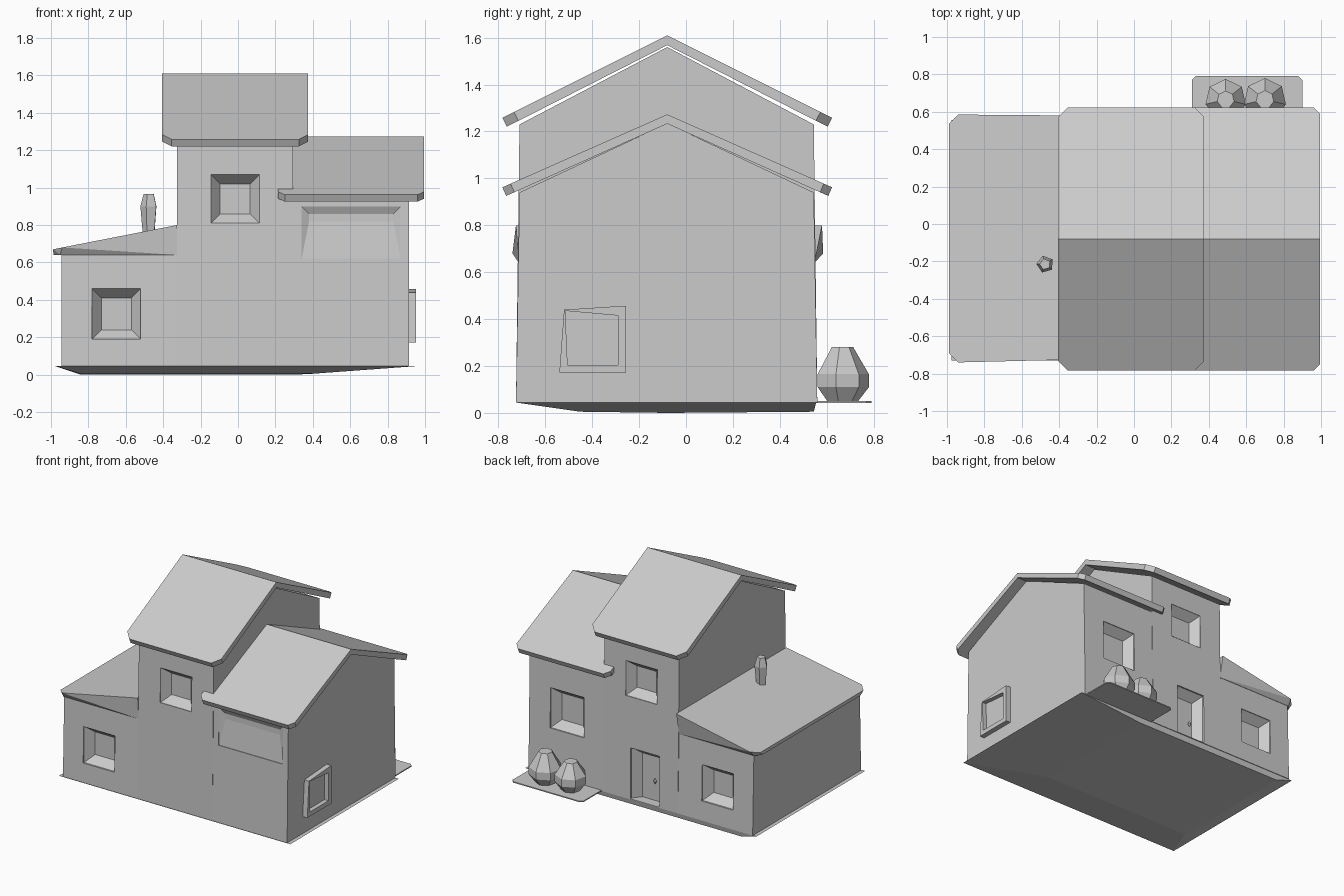
import bpy, bmesh, math

old = bpy.data.objects.get("Cube")
if old:
    bpy.data.objects.remove(old, do_unlink=True)

grey = bpy.data.materials.new("plain_grey")
grey.use_nodes = True
COLOUR = (0.6, 0.6, 0.6, 1)
grey.diffuse_color = COLOUR
grey.node_tree.nodes["Principled BSDF"].inputs["Base Color"].default_value = COLOUR

RIDGE_Y = -0.08
FRONT, BACK = -0.71, 0.545


def finish(name, bm):
    bmesh.ops.recalc_face_normals(bm, faces=bm.faces[:])
    mesh = bpy.data.meshes.new(name)
    bm.to_mesh(mesh)
    bm.free()
    mesh.materials.append(grey)
    obj = bpy.data.objects.new(name, mesh)
    bpy.context.collection.objects.link(obj)
    return obj


def hull(name, points):
    """Convex solid around a few points, with flat areas merged."""
    bm = bmesh.new()
    for p in points:
        bm.verts.new(p)
    res = bmesh.ops.convex_hull(bm, input=bm.verts[:])
    spare = {g for g in res["geom_interior"] + res["geom_unused"]
             if isinstance(g, bmesh.types.BMVert)}
    bmesh.ops.delete(bm, geom=list(spare), context="VERTS")
    bmesh.ops.dissolve_limit(bm, angle_limit=0.01, verts=bm.verts[:], edges=bm.edges[:])
    return finish(name, bm)


def rect(x0, x1, y0, y1, z):
    return [(x, y, z) for x in (x0, x1) for y in (y0, y1)]


def octagon(x0, x1, y0, y1, c, height):
    """Plan rectangle with clipped corners, lifted by height(x)."""
    pts = []
    for x, sx in ((x0, c), (x1, -c)):
        for y, sy in ((y0, c), (y1, -c)):
            pts += [(x + sx, y, height(x + sx)), (x, y + sy, height(x))]
    return pts


def apply_modifier(obj, mod):
    bpy.context.view_layer.objects.active = obj
    bpy.ops.object.modifier_apply(modifier=mod.name)


def recess(wall, x0, x1, z0, z1, side, depth=0.06, inset=0.05, sill=None):
    """Cut a splayed opening into the front (-1) or back (1) of a wall."""
    face = FRONT if side < 0 else BACK
    s = inset if sill is None else sill
    pts = []
    for y, i, b in ((face + side * 0.1, 0, 0), (face, 0, 0), (face - side * depth, inset, s)):
        pts += [(x, y, z) for x in (x0 + i, x1 - i) for z in (z0 + b, z1 - inset * (i > 0))]
    cutter = hull("recess_cutter", pts)
    cutter.hide_render = True
    mod = wall.modifiers.new("recess", "BOOLEAN")
    mod.operation, mod.solver, mod.object = "DIFFERENCE", "EXACT", cutter
    apply_modifier(wall, mod)
    bpy.data.objects.remove(cutter, do_unlink=True)


def house_section(name, x0, x1, eave, ridge=None):
    pts = rect(x0, x1, FRONT - 0.015, BACK + 0.015, 0.045) + rect(x0, x1, FRONT, BACK, eave)
    if ridge:
        pts += [(x, RIDGE_Y, ridge) for x in (x0, x1)]
    return hull(name, pts)


def gable_roof(name, x0, x1, ridge, eave, c, thick):
    """Two clipped-corner slopes meeting at the ridge, given thickness."""
    bm = bmesh.new()
    r0, r1 = (bm.verts.new((x, RIDGE_Y, ridge)) for x in (x0, x1))
    for side in (-1, 1):
        run = 0.703
        plan = [(x1, run - c), (x1 - c, run), (x0 + c, run), (x0, run - c)]
        vs = [bm.verts.new((x, RIDGE_Y + side * d, ridge - (ridge - eave) * d / run))
              for x, d in plan]
        loop = [r0, r1] + vs
        bm.faces.new(loop if side < 0 else loop[::-1])
    for f in bm.faces:
        f.normal_update()
        if f.normal.z < 0:
            f.normal_flip()
    mesh = bpy.data.meshes.new(name)
    bm.to_mesh(mesh)
    bm.free()
    mesh.materials.append(grey)
    obj = bpy.data.objects.new(name, mesh)
    bpy.context.collection.objects.link(obj)
    mod = obj.modifiers.new("thickness", "SOLIDIFY")
    mod.thickness, mod.offset = thick, -1
    apply_modifier(obj, mod)
    return obj


def faceted(name, x, y, sides, rings, turn=0.0):
    """Low-poly lump from (radius, height) rings."""
    pts = []
    for r, z in rings:
        for i in range(sides):
            a = turn + math.tau * i / sides
            pts.append((x + r * math.cos(a), y + r * math.sin(a), z))
    return hull(name, pts)


# Foundation, bulging slightly below its rim
hull("foundation", rect(-0.975, 0.945, FRONT - 0.02, BACK + 0.01, 0.045)
     + rect(-0.84, 0.4, -0.45, BACK, 0.005) + [(-0.84, RIDGE_Y, 0), (0.3, RIDGE_Y, 0)])

# Walls
low_wing = house_section("low_wing_walls", -0.945, -0.325, 0.66)
tower = house_section("tower_walls", -0.325, 0.295, 1.23, 1.56)
side_wing = house_section("side_wing_walls", 0.295, 0.915, 0.94, 1.235)

# Windows and door recesses
for side in (-1, 1):
    recess(tower, -0.145, 0.115, 0.81, 1.07, side)
    recess(low_wing, -0.78, -0.52, 0.19, 0.46, side)
recess(side_wing, 0.34, 0.87, 0.62, 0.9, -1, depth=0.02, inset=0.04, sill=0.2)
recess(side_wing, 0.46, 0.74, 0.4, 0.7, 1)
recess(tower, -0.17, 0.07, 0.05, 0.43, 1, sill=0.0)
faceted("door_knob", -0.09, BACK - 0.05, 4, [(0.002, 0.18), (0.014, 0.2), (0.002, 0.22)])

# Roofs
gable_roof("tower_roof", -0.405, 0.375, 1.61, 1.258, 0.05, 0.042)
gable_roof("side_wing_roof", 0.215, 0.995, 1.273, 0.962, 0.035, 0.04)
hull("lean_to_roof",
     [p for p in octagon(-0.99, -0.2, -0.74, 0.585, 0.05, lambda x: 0.67 + (x + 0.99) * 0.2)
      if p[0] < -0.3]
     + [(-0.325, FRONT - 0.015, 0.8), (-0.325, BACK + 0.035, 0.8)]
     + rect(-0.95, -0.325, FRONT - 0.003, BACK + 0.003, 0.64)
     + [(-0.985, -0.66, 0.64), (-0.985, 0.5, 0.64)])

# Framed window on the side wall: thick skewed surround with an open centre
bm = bmesh.new()
outer = [(-0.54, 0.172), (-0.255, 0.172), (-0.255, 0.457), (-0.52, 0.44)]
inner = [(-0.505, 0.205), (-0.29, 0.205), (-0.29, 0.415), (-0.515, 0.435)]
loops = [[bm.verts.new((x, y, z)) for y, z in ring]
         for ring, x in ((outer, 0.9), (outer, 0.953), (inner, 0.953), (inner, 0.92))]
for a, b in zip(loops, loops[1:]):
    for i in range(4):
        j = (i + 1) % 4
        bm.faces.new((a[i], a[j], b[j], b[i]))
bm.faces.new(loops[-1])
finish("side_window_frame", bm)

# Chimney pot
faceted("chimney", -0.475, -0.215, 5, [(0.034, 0.75), (0.047, 0.9), (0.03, 0.965)], 0.6)

# Planting bed and bushes
flat = octagon(0.31, 0.9, 0.45, 0.79, 0.02, lambda x: 0.05)
hull("planting_bed", flat + [(x, y, z - 0.008) for x, y, z in flat])
for name, x, r, top in (("left_bush", 0.7, 0.115, 0.28), ("right_bush", 0.49, 0.11, 0.26)):
    faceted(name, x, 0.665, 7,
            [(r * 0.6, 0.05), (r, 0.11), (r, 0.165), (r * 0.42, top)], math.pi / 2)
